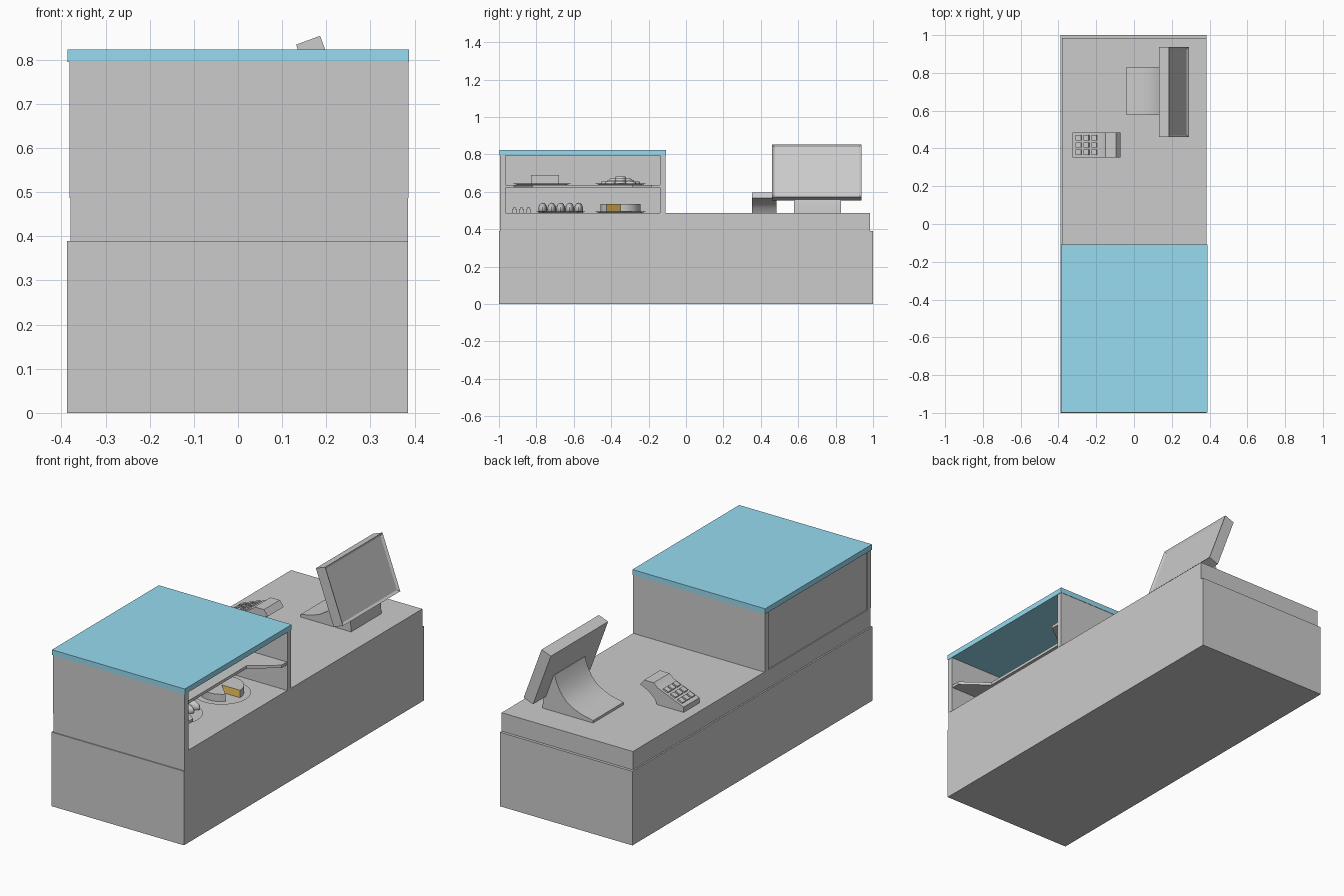
import bpy, bmesh
from math import sin, cos, pi, radians, atan2
from mathutils import Matrix, Vector

if "Cube" in bpy.data.objects:
    bpy.data.objects.remove(bpy.data.objects["Cube"])


def link(name, bm, smooth=False, mats=()):
    bmesh.ops.recalc_face_normals(bm, faces=bm.faces)
    me = bpy.data.meshes.new(name)
    bm.to_mesh(me)
    bm.free()
    ob = bpy.data.objects.new(name, me)
    bpy.context.collection.objects.link(ob)
    for m in mats:
        me.materials.append(m)
    if smooth:
        bpy.context.view_layer.objects.active = ob
        ob.select_set(True)
        bpy.ops.object.shade_smooth_by_angle(angle=radians(35))
        ob.select_set(False)
    return ob


def add_box(bm, x0, x1, y0, y1, z0, z1):
    m = Matrix.Translation(((x0 + x1) / 2, (y0 + y1) / 2, (z0 + z1) / 2))
    return bmesh.ops.create_cube(bm, size=1, matrix=m @ Matrix.Diagonal((x1 - x0, y1 - y0, z1 - z0, 1)))["verts"]


def box(name, *dims, mats=()):
    bm = bmesh.new()
    add_box(bm, *dims)
    return link(name, bm, mats=mats)


def extrude(points, direction):
    bm = bmesh.new()
    face = bm.faces.new([bm.verts.new(p) for p in points])
    new = bmesh.ops.extrude_face_region(bm, geom=[face])["geom"]
    bm_verts = [g for g in new if isinstance(g, bmesh.types.BMVert)]
    bmesh.ops.translate(bm, verts=bm_verts, vec=direction)
    return bm


def add_disc(bm, x, y, z0, z1, r0, r1, seg=32):
    bmesh.ops.create_cone(bm, cap_ends=True, segments=seg, radius1=r0, radius2=r1, depth=z1 - z0,
                          matrix=Matrix.Translation((x, y, (z0 + z1) / 2)))


def plate(name, x, y, z, r):
    bm = bmesh.new()
    add_disc(bm, x, y, z, z + 0.008, r * 0.8, r)
    link(name, bm, True)


def material(name, colour):
    m = bpy.data.materials.new(name)
    m.diffuse_color = colour
    m.use_nodes = True
    m.node_tree.nodes["Principled BSDF"].inputs["Base Color"].default_value = m.diffuse_color
    return m


blue = material("blue_top", (0.31, 0.71, 0.88, 1))
orange = material("cake_filling", (0.9, 0.6, 0.12, 1))

# Counter and the wrap-around lower panel
box("counter", -0.38, 0.385, -0.995, 0.985, 0, 0.487)
box("front_panel", -0.388, 0.385, -1.0, -0.995, 0, 0.39)
box("back_panel", -0.388, 0.385, 0.985, 1.0, 0, 0.39)
box("side_panel", -0.388, -0.38, -0.995, 0.985, 0, 0.39)

# Display case, open towards +x
box("case_front_wall", -0.382, 0.386, -0.995, -0.965, 0.487, 0.795)
box("case_back_wall", -0.382, 0.386, -0.14, -0.11, 0.487, 0.795)
box("case_side_pane", -0.375, -0.36, -0.965, -0.14, 0.487, 0.795)
box("case_roof", -0.386, 0.388, -0.997, -0.108, 0.795, 0.823, mats=[blue])
shelf = [(-0.36, -0.965), (0.383, -0.965), (0.383, -0.92), (0.25, -0.82),
         (0.25, -0.285), (0.383, -0.185), (0.383, -0.14), (-0.36, -0.14)]
link("case_shelf", extrude([(x, y, 0.622) for x, y in shelf], (0, 0, 0.015)))

# Plates
plate("loaf_plate", 0.04, -0.77, 0.637, 0.16)
plate("biscuit_plate", 0.06, -0.35, 0.637, 0.14)
plate("cake_plate", 0.15, -0.35, 0.487, 0.14)
plate("bun_plate", 0.1, -0.67, 0.487, 0.135)

# Loaf and biscuit pile on the shelf
box("loaf", -0.05, 0.13, -0.83, -0.68, 0.645, 0.69)
bm = bmesh.new()
for row, (count, ring) in enumerate([(8, 0.075), (6, 0.05), (4, 0.03), (1, 0)]):
    for i in range(count):
        a = 2 * pi * i / count
        add_disc(bm, 0.06 + ring * cos(a), -0.35 + ring * sin(a),
                 0.645 + row * 0.009, 0.654 + row * 0.009, 0.03, 0.026, 16)
link("biscuits", bm, True)

# Cake with a slice taken out
c, r, n = Vector((0.15, -0.35, 0.492)), 0.107, 28
rim = [(c.x + r * cos(a), c.y + r * sin(a), c.z)
       for a in (2 * pi * 0.875 * i / n for i in range(n + 1))]
bm = extrude([c] + rim, (0, 0, 0.042))
for f in bm.faces:
    if len(f.verts) == 4 and any((v.co - c).xy.length < 1e-4 for v in f.verts):
        f.material_index = 1
link("cake", bm, True, [None, orange])

# Row of domed buns and small sweets
bm = bmesh.new()
for i in range(5):
    m = Matrix.Translation((0.1, -0.766 + i * 0.048, 0.506)) @ Matrix.Diagonal((0.08, 0.024, 0.036, 1))
    bmesh.ops.create_uvsphere(bm, u_segments=20, v_segments=12, radius=1, matrix=m)
link("buns", bm, True)
bm = bmesh.new()
for i in range(3):
    for j in range(4):
        x, y = 0.0 + j * 0.06, -0.93 + i * 0.038
        add_box(bm, x, x + 0.03, y, y + 0.026, 0.487, 0.507)
        add_box(bm, x + 0.008, x + 0.022, y + 0.007, y + 0.019, 0.507, 0.518)
link("sweets", bm)

# Tilted monitor with a recessed screen
bm = bmesh.new()
add_box(bm, -0.058, 0, 0.46, 0.937, 0, 0.3)
front = max(bm.faces, key=lambda f: f.calc_center_median().x)
bmesh.ops.inset_region(bm, faces=[front], thickness=0.017)
bmesh.ops.translate(bm, verts=front.verts, vec=(-0.008, 0, 0))
bm.transform(Matrix.Translation((0.29, 0, 0.573)) @ Matrix.Rotation(-atan2(0.105, 0.284), 4, 'Y'))
link("monitor", bm)

# Monitor stand with a swept-up back
stand = [(-0.04, 0.487), (-0.04, 0.5), (0.03, 0.515), (0.075, 0.532), (0.115, 0.557), (0.145, 0.59),
         (0.17, 0.635), (0.185, 0.68), (0.215, 0.67), (0.25, 0.58), (0.255, 0.487)]
link("monitor_stand", extrude([(x, 0.577, z) for x, z in stand], (0, 0.253, 0)), True)

# Payment terminal: sloped keypad, raised head, undercut back
term = [(-0.325, 0.487), (-0.325, 0.515), (-0.175, 0.575), (-0.15, 0.596), (-0.095, 0.597), (-0.072, 0.567),
        (-0.1, 0.555), (-0.13, 0.537), (-0.155, 0.515), (-0.17, 0.487)]
link("terminal", extrude([(x, 0.352, z) for x, z in term], (0, 0.132, 0)), True)
bm = bmesh.new()
for i in range(3):
    for j in range(3):
        add_box(bm, 0.02 + i * 0.045, 0.05 + i * 0.045, 0.366 + j * 0.038, 0.394 + j * 0.038, -0.003, 0.008)
bm.transform(Matrix.Translation((-0.325, 0, 0.515)) @ Matrix.Rotation(-atan2(0.06, 0.15), 4, 'Y'))
link("terminal_keys", bm)
